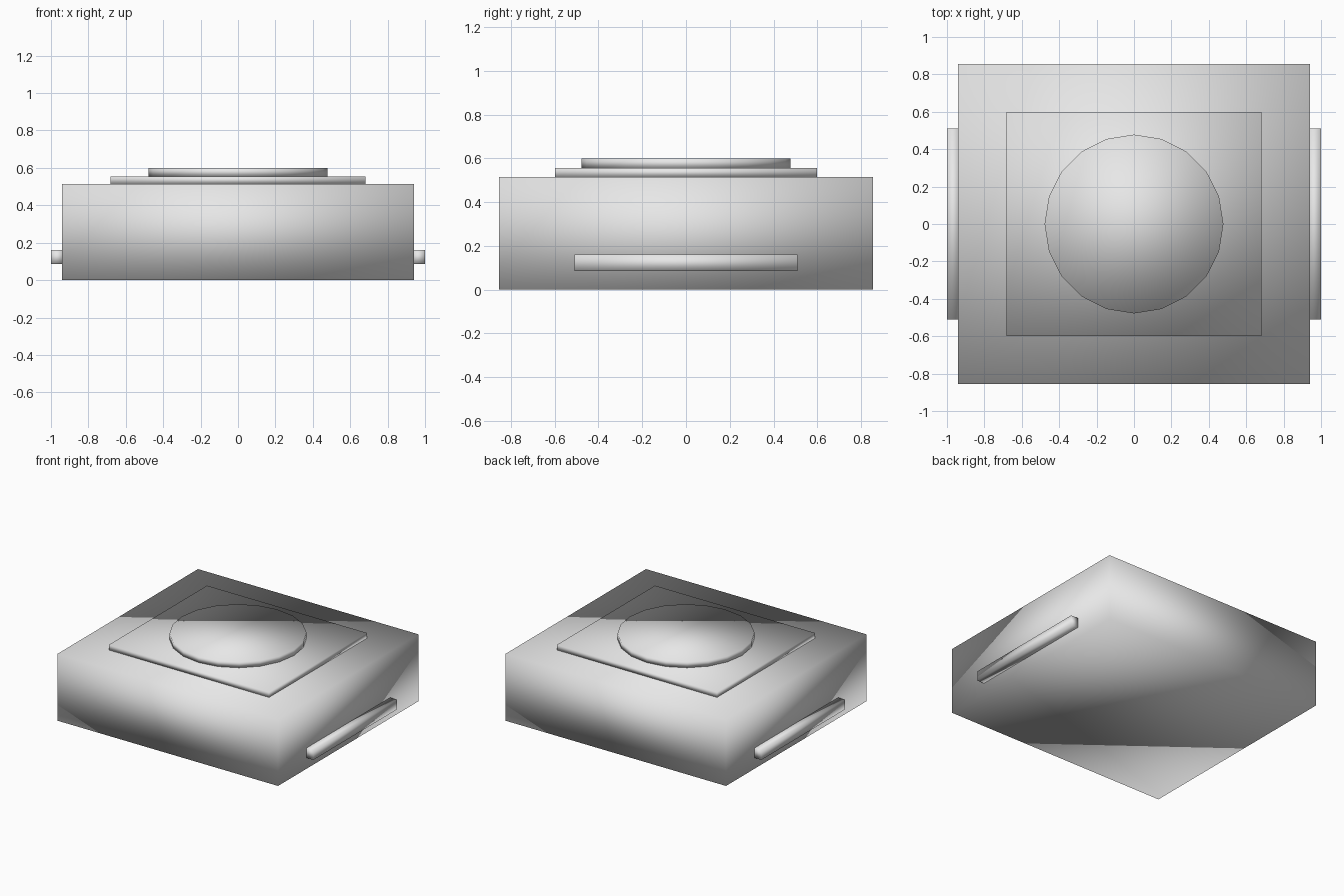
import bpy

cube = bpy.data.objects.get("Cube")
if cube:
    bpy.data.objects.remove(cube, do_unlink=True)

grey = bpy.data.materials.new("grey")
grey.use_nodes = True
colour = (0.8, 0.8, 0.8, 1)
grey.diffuse_color = colour
grey.node_tree.nodes["Principled BSDF"].inputs["Base Color"].default_value = colour


def finish(name):
    """Name the active part, colour it and give it soft shading throughout."""
    ob = bpy.context.object
    ob.name = name
    ob.data.materials.append(grey)
    bpy.ops.object.transform_apply(location=False, rotation=False, scale=True)
    bpy.ops.object.shade_smooth()


def box(name, x, size_x, size_y, z0, z1):
    bpy.ops.mesh.primitive_cube_add(size=1, location=(x, 0, (z0 + z1) / 2))
    bpy.context.object.scale = (size_x, size_y, z1 - z0)
    finish(name)


# Main block and the thin raised plate on it
box("body", 0, 1.88, 1.71, 0, 0.515)
box("top_plate", 0, 1.365, 1.195, 0.515, 0.555)

# Low twenty-sided disc
bpy.ops.mesh.primitive_cylinder_add(vertices=20, radius=0.478, depth=0.045,
                                    location=(0, 0, 0.5775))
finish("top_disc")

# Rail along each side
for side, sign in (("left", 1), ("right", -1)):
    box(side + "_side_rail", sign * 0.965, 0.07, 1.02, 0.085, 0.16)
